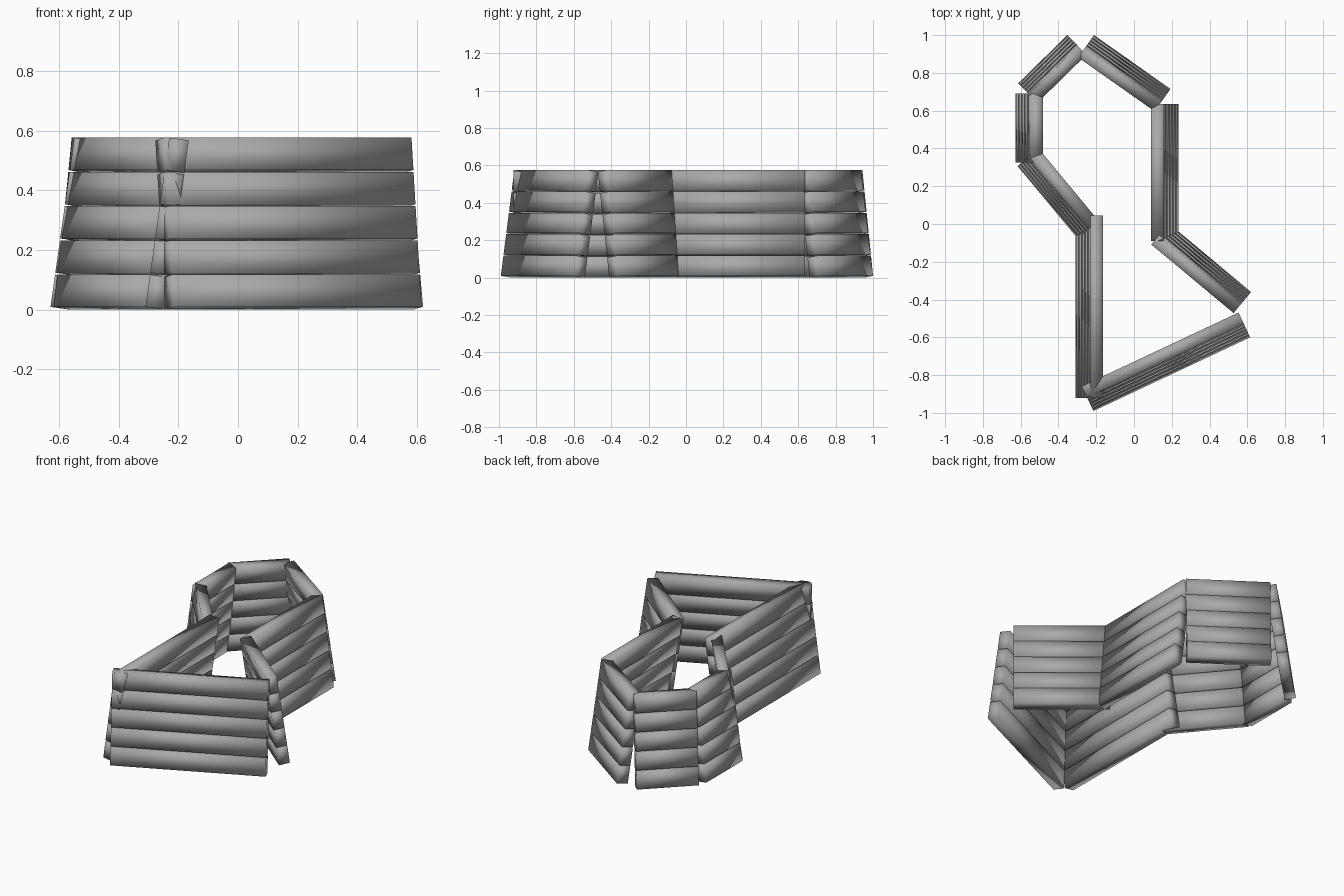
import bpy, math
from mathutils import Matrix, Vector

cube = bpy.data.objects.get("Cube")
if cube:
    bpy.data.objects.remove(cube, do_unlink=True)

LEAN = math.radians(8)
THICK, HEIGHT, PITCH, ROWS = 0.066, 0.1095, 0.1158, 5

grey = bpy.data.materials.new("grey_plank")
grey.use_nodes = True
colour = (0.4, 0.4, 0.4, 1)
grey.diffuse_color = colour
grey.node_tree.nodes["Principled BSDF"].inputs["Base Color"].default_value = colour


def plank(name, start, end, row):
    """Smooth-shaded plank whose wall leans to the left of start -> end."""
    a, b = Vector((*start, 0)), Vector((*end, 0))
    along = (b - a).normalized()
    inward = Vector((-along.y, along.x, 0))
    up = Vector((0, 0, 1))
    rise = up * math.cos(LEAN) + inward * math.sin(LEAN)
    depth = inward * math.cos(LEAN) - up * math.sin(LEAN)
    base = up * THICK * math.sin(LEAN)
    centre = (a + b) / 2 + base + depth * THICK / 2 + rise * (row * PITCH + HEIGHT / 2)
    bpy.ops.mesh.primitive_cube_add(size=1)
    obj = bpy.context.object
    obj.name = name
    frame = Matrix((along, depth, rise)).transposed().to_4x4()
    size = Matrix.Diagonal(((b - a).length, THICK, HEIGHT, 1))
    obj.data.transform(frame @ size)
    obj.location = centre
    obj.data.materials.append(grey)
    bpy.ops.object.shade_smooth()


# Outer foot line of each wall, counter-clockwise seen from above
walls = {
    "front_wall": ((-0.215, -0.99), (0.615, -0.60)),
    "front_left_wall": ((0.62, -0.36), (0.184, 0.003)),
    "left_wall": ((0.235, -0.09), (0.235, 0.635)),
    "back_left_wall": ((0.193, 0.715), (-0.212, 1.0)),
    "back_right_wall": ((-0.353, 1.0), (-0.613, 0.745)),
    "right_wall": ((-0.628, 0.69), (-0.628, 0.325)),
    "middle_right_wall": ((-0.617, 0.307), (-0.30, -0.075)),
    "front_right_wall": ((-0.31, 0.045), (-0.31, -0.922)),
}
for wall, (start, end) in walls.items():
    for row in range(ROWS):
        plank(f"{wall}_plank_{row + 1}", start, end, row)
